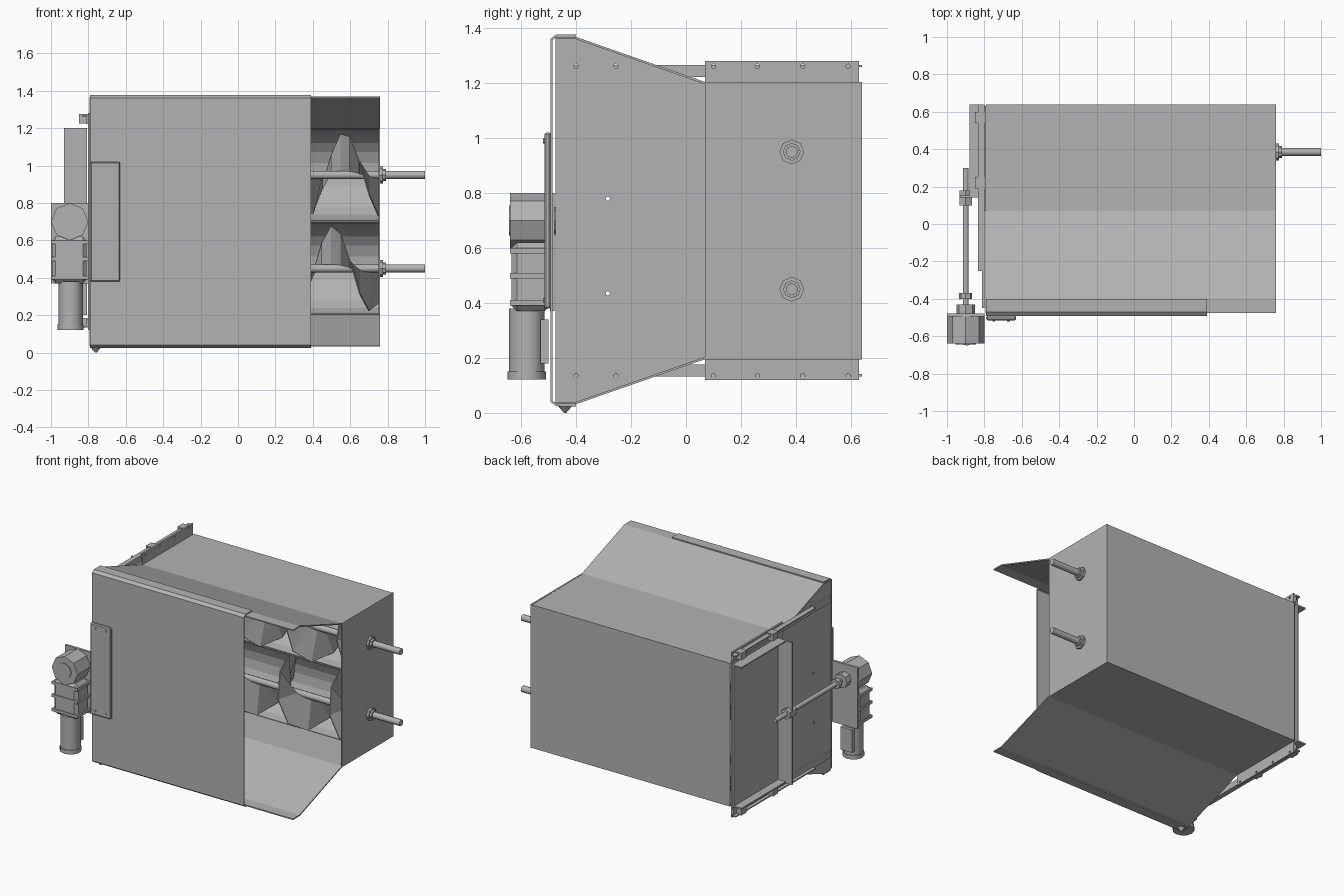
import bpy, bmesh, math
from mathutils import Vector, Matrix

cube = bpy.data.objects.get("Cube")
if cube:
    bpy.data.objects.remove(cube)

steel = bpy.data.materials.new("grey_steel")
steel.use_nodes = True
colour = (0.45, 0.45, 0.45, 1)
steel.diffuse_color = colour
steel.node_tree.nodes["Principled BSDF"].inputs["Base Color"].default_value = colour


def finish(name, bm, thickness=0, offset=0):
    me = bpy.data.meshes.new(name)
    bm.to_mesh(me)
    bm.free()
    ob = bpy.data.objects.new(name, me)
    bpy.context.collection.objects.link(ob)
    me.materials.append(steel)
    if thickness:
        mod = ob.modifiers.new("Thickness", "SOLIDIFY")
        mod.thickness = thickness
        mod.offset = offset
    return ob


def box(name, xs, ys, zs, bevel=0):
    bm = bmesh.new()
    bmesh.ops.create_cube(bm, size=1)
    for v in bm.verts:
        v.co = [(r[0] + r[1]) / 2 + c * (r[1] - r[0]) for c, r in zip(v.co, (xs, ys, zs))]
    if bevel:
        bmesh.ops.bevel(bm, geom=bm.edges[:], offset=bevel, segments=1, affect="EDGES")
    return finish(name, bm)


def add_rod(bm, start, end, radius, sides):
    a, b = Vector(start), Vector(end)
    turn = (b - a).to_track_quat("Z", "Y").to_matrix().to_4x4()
    bmesh.ops.create_cone(bm, cap_ends=True, segments=sides, radius1=radius, radius2=radius,
                          depth=(b - a).length, matrix=Matrix.Translation((a + b) / 2) @ turn)


def rod(name, start, end, radius, sides=10):
    bm = bmesh.new()
    add_rod(bm, start, end, radius, sides)
    ob = finish(name, bm)
    if sides > 8:
        for p in ob.data.polygons:
            p.use_smooth = len(p.vertices) == 4
    return ob


def sheet(name, path, x0, x1, thickness=0.008):
    """Bent sheet: a side outline in (y, z) swept along x."""
    bm = bmesh.new()
    rows = [[bm.verts.new((x, y, z)) for x in (x0, x1)] for y, z in path]
    for a, b in zip(rows, rows[1:]):
        bm.faces.new((a[0], a[1], b[1], b[0]))
    bmesh.ops.recalc_face_normals(bm, faces=bm.faces)
    return finish(name, bm, thickness)


def plate(name, outline, x, thickness=0.008):
    bm = bmesh.new()
    bm.faces.new([bm.verts.new((x, y, z)) for y, z in outline])
    return finish(name, bm, thickness)


L, R = -0.79, 0.76

# Housing: square box at the back flaring towards the front
upper = [(-0.475, 1.364), (-0.4, 1.364), (0.07, 1.2), (0.636, 1.2)]
lower = [(0.636, 0.2), (0.07, 0.2), (-0.4, 0.036), (-0.475, 0.036)]
sheet("housing_shell", upper + lower, L, R)
right_end = box("right_end_plate", (R - 0.01, R), (0.07, 0.64), (0.195, 1.205))

# Left end: flared wall and flanged outlet plate
flare_wall = plate("left_flare_wall", [upper[0], upper[1], upper[2], lower[1], lower[2], lower[3]], L)
outlet_plate = box("left_flange_plate", (-0.802, L), (0.07, 0.63), (0.12, 1.28))

# Bolt holes through the left end plates
bm = bmesh.new()
for z in (0.135, 1.262):
    for y in (-0.4, -0.255, 0.1, 0.26, 0.425, 0.59):
        add_rod(bm, (L - 0.05, y, z), (L + 0.05, y, z), 0.008, 8)
for z in (0.435, 0.78):
    add_rod(bm, (L - 0.05, -0.285, z), (L + 0.05, -0.285, z), 0.008, 8)
cutter = finish("bolt_hole_cutter", bm)
cutter.hide_render = True
cutter.hide_set(True)
for ob in (flare_wall, outlet_plate):
    mod = ob.modifiers.new("Holes", "BOOLEAN")
    mod.operation = "DIFFERENCE"
    mod.solver = "EXACT"
    mod.object = cutter

# Front door sheet with folded lips, covering most of the opening
sheet("front_door", [(-0.4, 1.374), (-0.47, 1.374), (-0.489, 1.36), (-0.489, 0.042),
                     (-0.47, 0.028), (-0.4, 0.028)], L, 0.39)
box("front_mount_plate", (L, -0.63), (-0.515, -0.492), (0.38, 1.02), 0.006)
for x in (-0.75, -0.67):
    for z in (0.41, 0.99):
        rod("mount_bolt", (x, -0.51, z), (x, -0.52, z), 0.009, 6)
bm = bmesh.new()
bmesh.ops.create_cone(bm, cap_ends=True, segments=8, radius1=0.004, radius2=0.03, depth=0.03,
                      matrix=Matrix.Translation((-0.76, -0.44, 0.015)))
finish("foot_stud", bm)

# Two rounded troughs with an auger in each
AY = 0.385
for label, cz, peak in (("upper", 0.95, 0.57), ("lower", 0.45, 0.51)):
    arc = [math.pi * i / 12 for i in range(13)]
    path = [(AY + 0.242 * math.sin(t), cz + 0.246 * math.cos(t)) for t in arc]
    sheet(label + "_trough", path, L + 0.01, R - 0.01, 0.006)
    rod(label + "_auger_shaft", (L, AY, cz), (1.0, AY, cz), 0.022)
    rod(label + "_bearing", (R, AY, cz), (0.775, AY, cz), 0.045, 8)
    rod(label + "_shaft_collar", (0.775, AY, cz), (0.79, AY, cz), 0.032, 8)
    # Coarse helical blade
    bm = bmesh.new()
    prev = None
    pitch, step = 0.4, 0.05
    for i in range(31):
        x = 0.75 - i * step
        t = 2 * math.pi * (x - peak) / pitch
        ring = [bm.verts.new((x, AY - r * math.sin(t), cz + r * math.cos(t))) for r in (0.02, 0.23)]
        if prev:
            bm.faces.new((prev[0], prev[1], ring[1], ring[0]))
        prev = ring
    finish(label + "_auger_blade", bm, 0.006)

# Sliding outlet gate with guide rails
box("outlet_gate", (-0.822, -0.808), (0.15, 0.64), (0.2, 1.2))
box("gate_pull_flange", (-0.93, -0.808), (0.142, 0.152), (0.2, 1.2))
for z, s in ((1.245, 1), (0.155, -1)):
    box("gate_rail", (-0.812, -0.8), (-0.45, 0.63), (z - 0.022, z + 0.022))
    box("gate_rail_lip", (-0.835, -0.8), (-0.25, 0.64), (z + s * 0.014, z + s * 0.022))
    box("gate_edge_fold", (-0.88, -0.808), (0.145, 0.64), (0.7 + s * 0.49, 0.7 + s * 0.5))
    for y in (0.22, 0.57):
        box("rail_clamp", (-0.85, -0.8), (y - 0.03, y + 0.03), (z - 0.02, z + 0.03))

# Drive screw between the gate and the gearbox
GX, GZ = -0.9, 0.7
rod("drive_screw", (GX, -0.48, GZ), (GX, 0.3, GZ), 0.016)
rod("screw_nut", (GX, 0.1, GZ), (GX, 0.18, GZ), 0.038, 6)
rod("screw_coupling", (GX, -0.48, GZ), (GX, -0.43, GZ), 0.05, 8)
rod("screw_collar", (GX, -0.4, GZ), (GX, -0.37, GZ), 0.035, 8)

# Gearbox and motor
box("gearbox_back_flange", (-1.0, -0.8), (-0.495, -0.478), (0.37, 0.8))
rod("gearbox_head", (GX, -0.64, GZ), (GX, -0.495, GZ), 0.1, 8)
rod("gearbox_cap", (GX, -0.645, GZ), (GX, -0.635, GZ), 0.055, 8)
box("gearbox_body", (-0.995, -0.81), (-0.635, -0.495), (0.37, 0.62), 0.02)
for z in (0.4, 0.5, 0.59):
    box("gearbox_rib", (-1.0, -0.8), (-0.64, -0.495), (z - 0.01, z + 0.01))
rod("motor", (-0.895, -0.58, 0.13), (-0.895, -0.58, 0.38), 0.065, 12)
rod("motor_end_cap", (-0.895, -0.58, 0.122), (-0.895, -0.58, 0.15), 0.07, 12)
box("motor_terminal_box", (-0.94, -0.85), (-0.53, -0.5), (0.18, 0.34))
